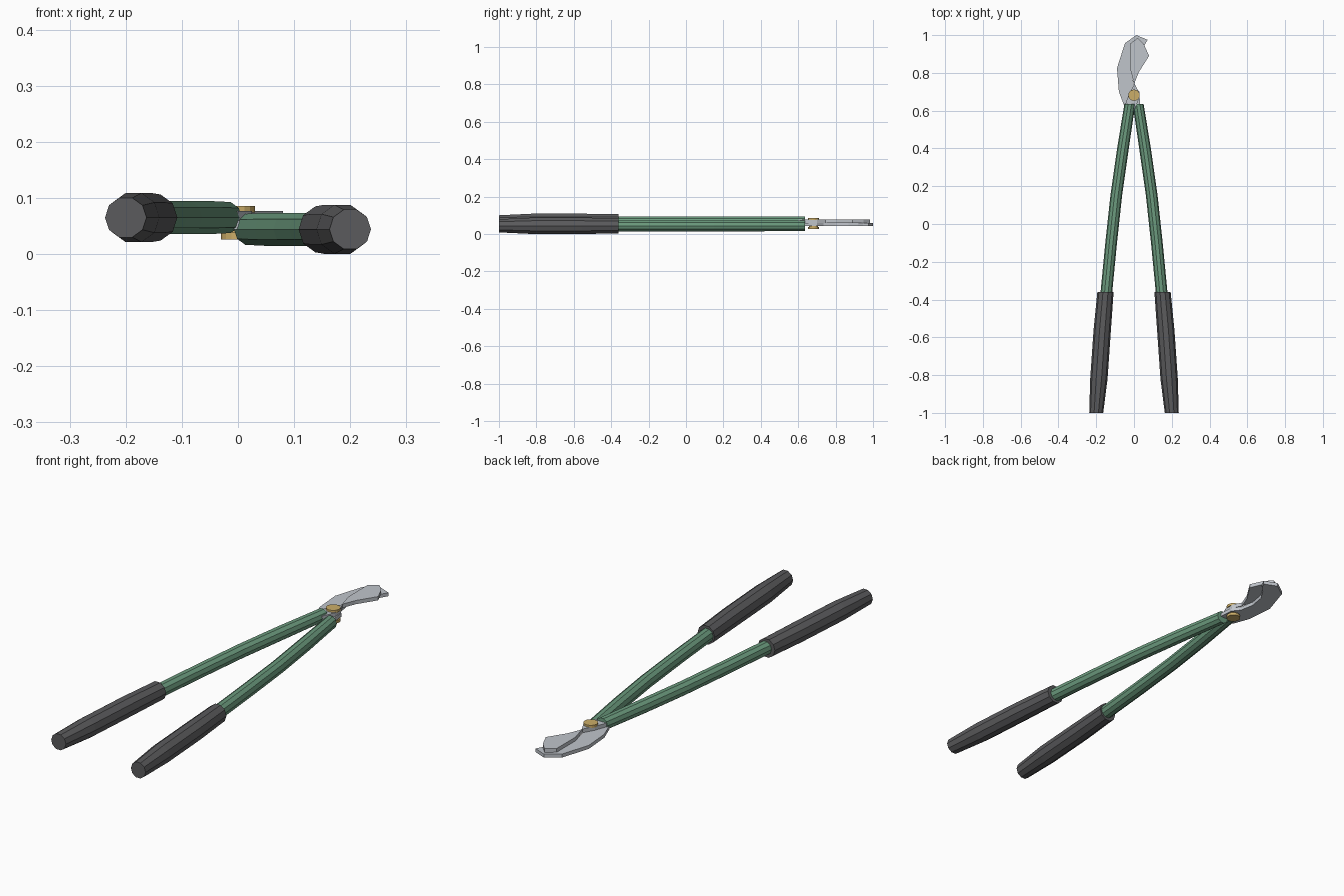
import bpy
import bmesh
from math import cos, sin, tau

if "Cube" in bpy.data.objects:
    bpy.data.objects.remove(bpy.data.objects["Cube"], do_unlink=True)


def material(name, rgb, metallic=0.0):
    mat = bpy.data.materials.new(name)
    mat.use_nodes = True
    color = (*rgb, 1.0)
    mat.diffuse_color = color
    bsdf = mat.node_tree.nodes["Principled BSDF"]
    bsdf.inputs["Base Color"].default_value = color
    bsdf.inputs["Roughness"].default_value = 0.6
    return mat


GREEN = material("painted green", (0.15, 0.33, 0.21))
RUBBER = material("dark grey rubber", (0.105, 0.105, 0.11))
STEEL = material("light steel", (0.53, 0.56, 0.60))
BRASS = material("brass", (0.60, 0.42, 0.14))


def finish(bm, name, mat):
    bmesh.ops.recalc_face_normals(bm, faces=bm.faces)
    mesh = bpy.data.meshes.new(name)
    bm.to_mesh(mesh)
    bm.free()
    mesh.materials.append(mat)
    obj = bpy.data.objects.new(name, mesh)
    bpy.context.collection.objects.link(obj)
    return obj


def loft(name, rings, sides, mat, axis="Y"):
    """Join rings given as (x, y, z, radius) into a capped faceted tube."""
    bm = bmesh.new()
    loops = []
    for x, y, z, r in rings:
        loop = []
        for i in range(sides):
            u, v = r * cos(tau * i / sides), r * sin(tau * i / sides)
            co = (x + u, y, z + v) if axis == "Y" else (x + u, y + v, z)
            loop.append(bm.verts.new(co))
        loops.append(loop)
    for a, b in zip(loops, loops[1:]):
        for i in range(sides):
            j = (i + 1) % sides
            bm.faces.new((a[i], a[j], b[j], b[i]))
    bm.faces.new(loops[0])
    bm.faces.new(loops[-1])
    return finish(bm, name, mat)


def plate(name, outline, z0, z1, mat):
    """Extrude a flat outline upward into a plate."""
    bm = bmesh.new()
    face = bm.faces.new([bm.verts.new((x, y, z0)) for x, y in outline])
    top = bmesh.ops.extrude_face_region(bm, geom=[face])["geom"]
    verts = [g for g in top if isinstance(g, bmesh.types.BMVert)]
    bmesh.ops.translate(bm, verts=verts, vec=(0, 0, z1 - z0))
    return finish(bm, name, mat)


# Bowed handles and tapered grips, stacked slightly so they can cross
TUBE = [(0.022, 0.635, 0.029), (0.06, 0.39, 0.031), (0.094, 0.15, 0.031),
        (0.122, -0.11, 0.031), (0.15, -0.40, 0.031)]
GRIP = [(0.151, -0.36, 0.043), (0.168, -0.56, 0.046),
        (0.186, -0.82, 0.046), (0.2, -1.0, 0.037)]
for side, sign, z in (("left", 1, 0.044), ("right", -1, 0.065)):
    loft(side + "_handle", [(sign * x, y, z, r) for x, y, r in TUBE], 10, GREEN)
    loft(side + "_grip", [(sign * x, y, z, r) for x, y, r in GRIP], 10, RUBBER)

# Lower hooked blade, carried by the left handle
plate("hook_blade", [
    (0.035, 0.60), (0.028, 0.70), (0.0, 0.735), (-0.012, 0.80), (0.0, 0.87),
    (0.03, 0.92), (0.055, 0.945), (0.072, 0.975), (0.012, 1.0), (-0.048, 0.957),
    (-0.09, 0.825), (-0.08, 0.70), (-0.05, 0.62), (-0.005, 0.60)],
    0.044, 0.060, STEEL)

# Upper cutting blade, carried by the right handle
plate("cutting_blade", [
    (-0.04, 0.60), (0.0, 0.60), (0.025, 0.66), (0.025, 0.70), (0.002, 0.745),
    (0.026, 0.805), (0.08, 0.89), (0.053, 0.95), (0.02, 0.985), (-0.02, 0.955),
    (-0.02, 0.82), (0.002, 0.74), (-0.026, 0.69), (-0.046, 0.635)],
    0.060, 0.077, STEEL)

# Pivot bolt with a wide head above and below
loft("pivot_bolt", [
    (0, 0.682, 0.026, 0.03), (0, 0.682, 0.038, 0.03),
    (0, 0.682, 0.038, 0.024), (0, 0.682, 0.074, 0.024),
    (0, 0.682, 0.074, 0.03), (0, 0.682, 0.086, 0.03)], 16, BRASS, "Z")
